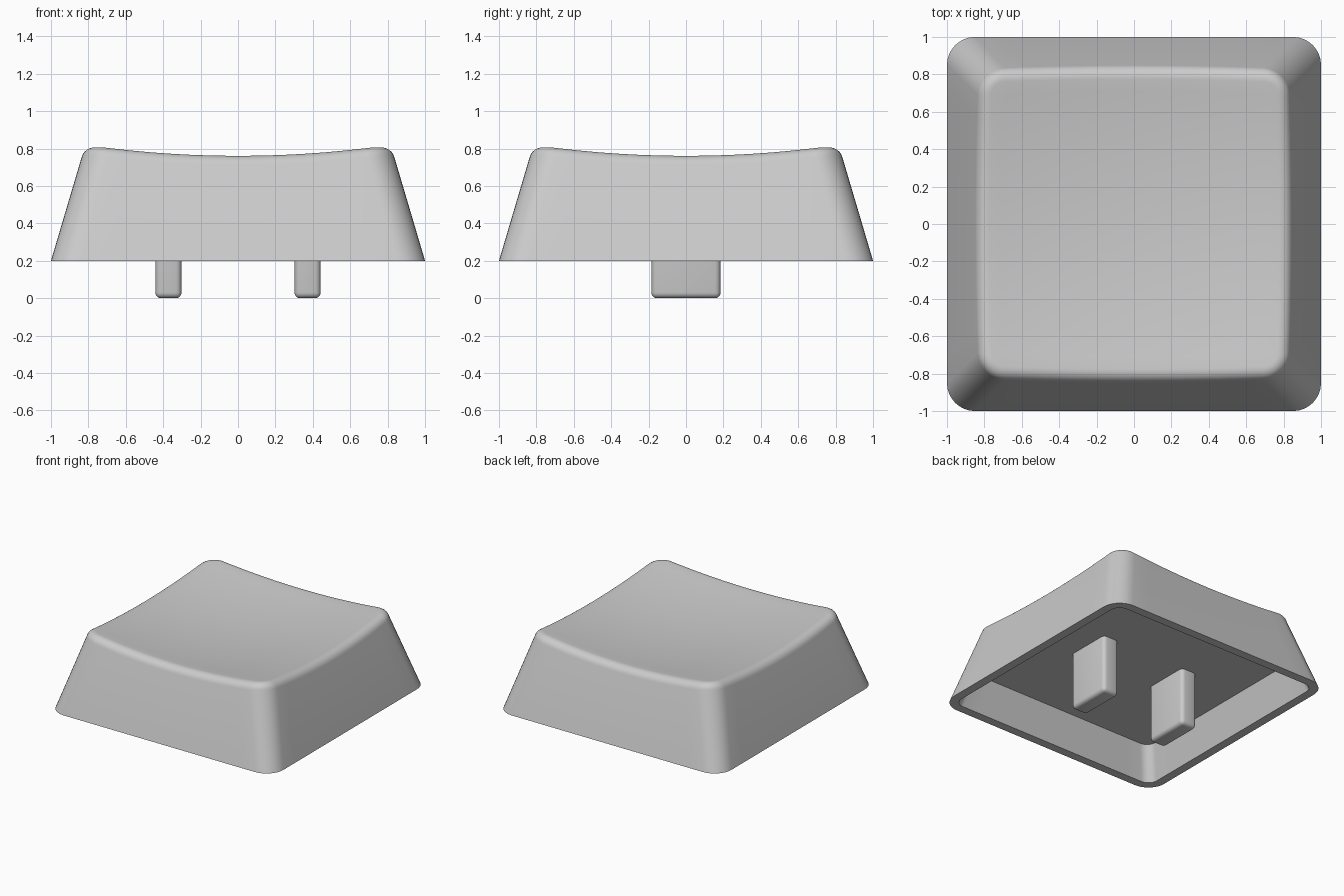
import bpy, bmesh, math
from mathutils import Vector

if "Cube" in bpy.data.objects:
    bpy.data.objects.remove(bpy.data.objects["Cube"])

grey = bpy.data.materials.new("light grey plastic")
grey.diffuse_color = (0.6, 0.6, 0.6, 1)
grey.use_nodes = True
grey.node_tree.nodes["Principled BSDF"].inputs["Base Color"].default_value = grey.diffuse_color

BASE_Z, CEILING_Z, TAPER, BEVEL = 0.2, 0.46, 0.296, 0.08
LEAN = math.atan(TAPER)


def outline(half, radius, side=12, arc=8):
    """Rounded square as a loop of (x, y) points."""
    pts, c = [], half - radius
    for q in range(4):
        ca, sa = round(math.cos(q * math.pi / 2)), round(math.sin(q * math.pi / 2))
        quarter = [(half, -c + 2 * c * i / side) for i in range(side)]
        for i in range(arc):
            a = math.pi / 2 * i / arc
            quarter.append((c + radius * math.cos(a), c + radius * math.sin(a)))
        pts += [(x * ca - y * sa, x * sa + y * ca) for x, y in quarter]
    return pts


def dish(x, y):
    """Height of the hollowed top surface."""
    return 0.7055 + 0.091 * (x * x + y * y)


def finish(bm, name, angle):
    bmesh.ops.recalc_face_normals(bm, faces=bm.faces)
    mesh = bpy.data.meshes.new(name)
    bm.to_mesh(mesh)
    bm.free()
    mesh.materials.append(grey)
    obj = bpy.data.objects.new(name, mesh)
    bpy.context.collection.objects.link(obj)
    bpy.ops.object.select_all(action='DESELECT')
    obj.select_set(True)
    bpy.context.view_layer.objects.active = obj
    bpy.ops.object.shade_smooth_by_angle(angle=math.radians(angle))
    return obj


# Cap shell: loops run from the ceiling, under the rim, up the walls, over the lip
def flat(half, radius, z):
    return [(x, y, z) for x, y in outline(half, radius)]


rings = [flat(0.93 - TAPER * (CEILING_Z - BASE_Z), 0.08, CEILING_Z),
         flat(0.93, 0.08, BASE_Z), flat(1.0, 0.15, BASE_Z)]

# Rounded lip that follows the hollowed top
start_drop = BEVEL * (1 - math.sin(LEAN))
steps = 7
for s in range(steps + 1):
    phi = LEAN + (math.pi / 2 - LEAN) * s / steps
    out, drop = BEVEL * math.cos(phi), BEVEL * (1 - math.sin(phi))
    ring = []
    for x, y in outline(0.77 + out, 0.07 + out):
        k = 1.0
        for _ in range(3):
            z = dish(x * k, y * k)
            core = 1 - TAPER * (z - start_drop - BASE_Z) - BEVEL * math.cos(LEAN)
            k = (core + out) / (0.77 + out)
        ring.append((x * k, y * k, z - drop))
    rings.append(ring)

# Hollowed top, shrinking towards its middle
edge = rings[-1]
for f in [0.92, 0.8, 0.65, 0.5, 0.35, 0.2, 0.08]:
    rings.append([(x * f, y * f, dish(x * f, y * f)) for x, y, z in edge])

bm = bmesh.new()
loops = [[bm.verts.new(p) for p in ring] for ring in rings]
n = len(loops[0])
for a, b in zip(loops, loops[1:]):
    for i in range(n):
        j = (i + 1) % n
        bm.faces.new((a[i], a[j], b[j], b[i]))
bm.faces.new(loops[0])
middle = bm.verts.new((0, 0, dish(0, 0)))
for i in range(n):
    bm.faces.new((loops[-1][i], loops[-1][(i + 1) % n], middle))
finish(bm, "keycap_shell", 30)

# Two rounded stems hanging from the ceiling
for side, label in ((-1, "left"), (1, "right")):
    bm = bmesh.new()
    bmesh.ops.create_cube(bm, size=1)
    for v in bm.verts:
        v.co = Vector((v.co.x * 0.14 + side * 0.372, v.co.y * 0.37,
                       (v.co.z + 0.5) * CEILING_Z))
    edges = [e for e in bm.edges if min(v.co.z for v in e.verts) < 0.01]
    bmesh.ops.bevel(bm, geom=edges, offset=0.03, segments=4,
                    profile=0.5, affect='EDGES')
    bmesh.ops.delete(bm, geom=[f for f in bm.faces if all(
        v.co.z > CEILING_Z - 1e-4 for v in f.verts)], context='FACES_ONLY')
    finish(bm, label + "_stem", 40)
